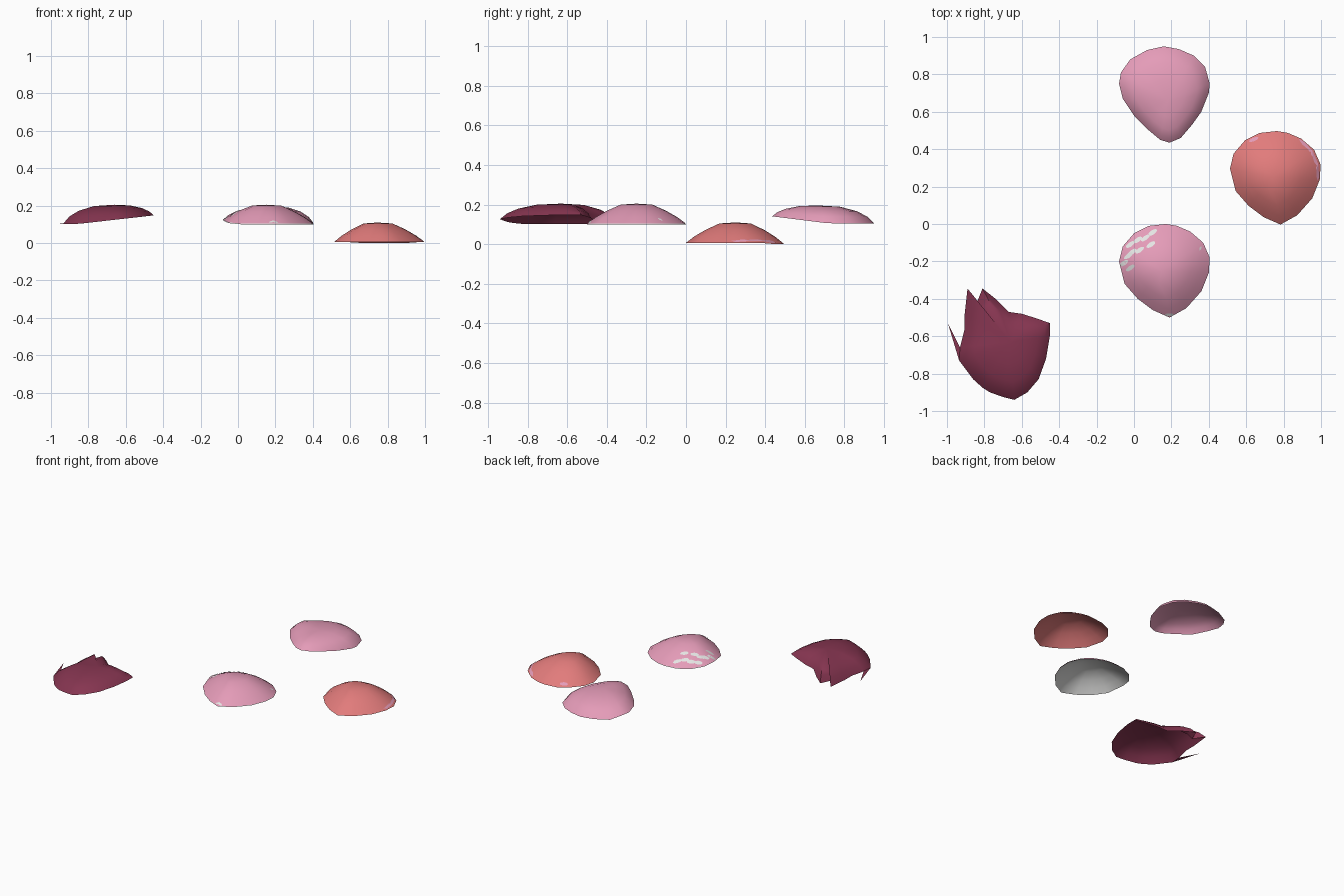
import bpy, bmesh, math
from mathutils import Vector
from mathutils.bvhtree import BVHTree

if "Cube" in bpy.data.objects:
    bpy.data.objects.remove(bpy.data.objects["Cube"])


def material(name, rgb):
    m = bpy.data.materials.new(name)
    m.diffuse_color = (*rgb, 1)
    m.use_nodes = True
    m.node_tree.nodes["Principled BSDF"].inputs["Base Color"].default_value = m.diffuse_color
    return m


PINK = material("petal pink", (0.78, 0.33, 0.48))
CORAL = material("coral", (0.76, 0.20, 0.20))
WINE = material("dark wine", (0.24, 0.036, 0.082))
WHITE = material("white", (0.78, 0.78, 0.77))


def finish(name, bm, mat, angle=50):
    me = bpy.data.meshes.new(name)
    bm.to_mesh(me)
    bm.free()
    ob = bpy.data.objects.new(name, me)
    bpy.context.collection.objects.link(ob)
    me.materials.append(mat)
    bpy.context.view_layer.objects.active = ob
    ob.select_set(True)
    bpy.ops.object.shade_smooth_by_angle(angle=math.radians(angle))
    ob.select_set(False)
    return ob


def petal(name, outline, centre, peak, rim, profile, mat, dz=0.0):
    """Open cupped shell: rings shrink from the outline to the peak."""
    bm = bmesh.new()
    cx, cy = centre
    rings = []
    for t, h in profile:
        ring = []
        for x, y in outline:
            r = rim(x, y)
            ring.append(bm.verts.new((cx + (x - cx) * t, cy + (y - cy) * t,
                                      r + (peak - r) * h + dz)))
        rings.append(ring)
    n = len(outline)
    for a, b in zip(rings, rings[1:]):
        for i in range(n):
            j = (i + 1) % n
            bm.faces.new((a[i], a[j], b[j], b[i]))
    top = bm.verts.new((cx, cy, peak + dz))
    for i in range(n):
        bm.faces.new((rings[-1][i], rings[-1][(i + 1) % n], top))
    bmesh.ops.recalc_face_normals(bm, faces=bm.faces)
    if top.normal.z < 0 or sum(f.normal.z for f in bm.faces) < 0:
        bmesh.ops.reverse_faces(bm, faces=bm.faces)
    bm.normal_update()
    tree = BVHTree.FromBMesh(bm)
    finish(name, bm, mat)
    return tree


def patches(name, tree, polys, mat):
    """Thin painted patches laid on a petal."""
    bm = bmesh.new()
    for poly in polys:
        vs = []
        for x, y in poly:
            hit = tree.ray_cast(Vector((x, y, 1)), Vector((0, 0, -1)))[0]
            if hit:
                vs.append(bm.verts.new((x, y, hit.z + 0.003)))
        if len(vs) > 2:
            bm.faces.new(vs)
    bmesh.ops.triangulate(bm, faces=bm.faces)
    bmesh.ops.recalc_face_normals(bm, faces=bm.faces)
    for f in bm.faces:
        if f.normal.z < 0:
            f.normal_flip()
    finish(name, bm, mat)


def ellipse(x, y, a, b, tilt=0.6, n=8):
    c, s = math.cos(tilt), math.sin(tilt)
    pts = [(a * math.cos(k * math.tau / n), b * math.sin(k * math.tau / n)) for k in range(n)]
    return [(x + u * c - v * s, y + u * s + v * c) for u, v in pts]


CONE = [(1, 0), (0.82, 0.33), (0.6, 0.64), (0.32, 0.95)]
ROUND = [(1, 0), (0.88, 0.38), (0.7, 0.68), (0.4, 0.93)]

# middle petal, white beneath with worn patches
MID = [(.17, 0), (.23, -.01), (.30, -.04), (.37, -.10), (.405, -.18), (.40, -.26),
       (.36, -.36), (.28, -.45), (.19, -.5), (.10, -.46), (.02, -.40), (-.05, -.32),
       (-.08, -.20), (-.06, -.12), (0, -.05), (.08, -.01)]
mid_rim = lambda x, y: 0.104 + 0.02 * max(0, (0.1 - x) / 0.18) * max(0, 1 - abs(y + 0.2) / 0.2)
mid = petal("middle_petal", MID, (.15, -.25), 0.205, mid_rim, CONE, PINK)
petal("middle_petal_lining", MID, (.15, -.25), 0.205, mid_rim, CONE, WHITE, -0.004)
spots = [(.10, -.045), (.09, -.11), (.02, -.085), (.03, -.14), (-.02, -.11),
         (-.03, -.17), (-.02, -.235), (-.055, -.21), (.06, -.075), (-.01, -.15)]
patches("worn_patches", mid,
        [ellipse(x, y, .028, .012) for x, y in spots]
        + [ellipse(.355, -.13, .012, .005, 1.2), ellipse(.19, -.485, .025, .007, 0)], WHITE)

# coral petal: same outline, lying on the ground
CO = [(x + .593, y + .497) for x, y in MID]
coral = petal("coral_petal", CO, (.745, .25), 0.11, lambda x, y: 0.005 * (y < 0.45), CONE, CORAL)
patches("pink_streaks", coral,
        [[(.88, .455), (.91, .44), (.93, .40), (.90, .425)],
         [(.91, .44), (.955, .39), (.955, .36), (.93, .40)],
         [(.955, .39), (.985, .32), (.975, .29), (.955, .36)],
         [(.985, .32), (.99, .25), (.978, .23), (.975, .29)],
         ellipse(.64, .452, .028, .01, .4)], PINK)

# back petal, tip lifted towards the front
BACK = [(.16, .95), (.24, .935), (.32, .90), (.38, .84), (.405, .75), (.40, .70),
        (.36, .60), (.31, .53), (.25, .46), (.19, .435), (.14, .45), (.08, .50),
        (0, .58), (-.06, .67), (-.08, .75), (-.07, .81), (-.02, .88), (.07, .93)]
petal("back_petal", BACK, (.18, .66), 0.196,
      lambda x, y: 0.105 + 0.035 * max(0, (0.72 - y) / 0.28) + 0.02 * (x < 0) * (y < 0.85),
      ROUND, PINK)

# torn dark petal with ragged spikes at the back left
TORN = [(-.45, -.53), (-.45, -.60), (-.47, -.72), (-.51, -.83), (-.57, -.90), (-.64, -.94),
        (-.70, -.925), (-.77, -.90), (-.81, -.875), (-.86, -.83), (-.935, -.73), (-.93, -.66),
        (-.905, -.56), (-.905, -.48), (-.89, -.345), (-.84, -.42), (-.81, -.345),
        (-.74, -.40), (-.67, -.47), (-.60, -.48), (-.52, -.505)]
torn_rim = lambda x, y: 0.103 + 0.045 * max(0, min(1, (x + 0.85) / 0.4))
petal("torn_petal", TORN, (-.66, -.63), 0.205, torn_rim, ROUND, WINE)
bm = bmesh.new()
bm.faces.new([bm.verts.new(p) for p in
              ((-.93, -.66, .104), (-.995, -.53, .102), (-.935, -.73, .103))])
if bm.faces[:][0].normal.z < 0:
    bm.faces[:][0].normal_flip()
bm.normal_update()
finish("torn_spike", bm, WINE)
